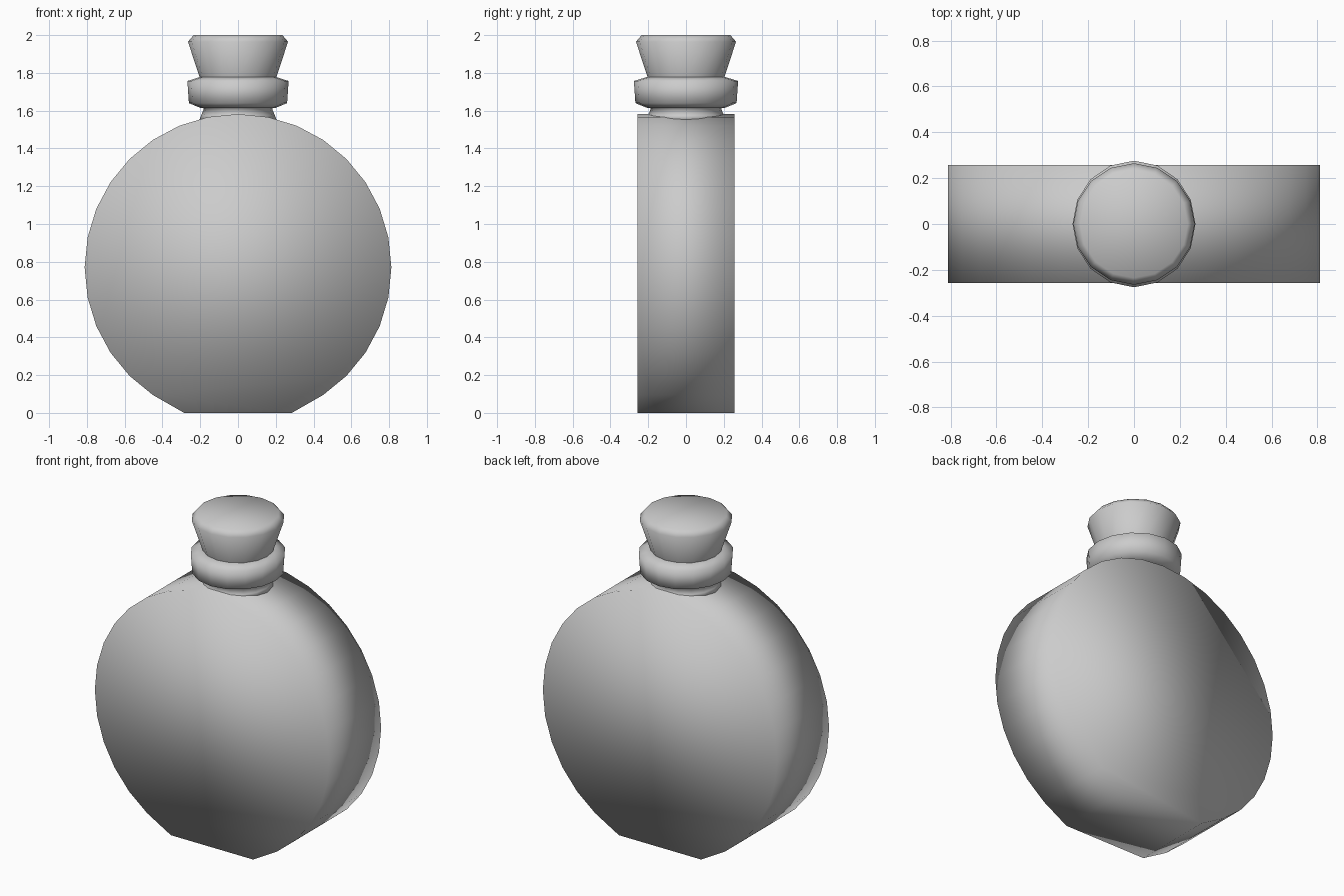
import bpy, bmesh, math

if "Cube" in bpy.data.objects:
    bpy.data.objects.remove(bpy.data.objects["Cube"])


def finish(name, bm):
    bmesh.ops.recalc_face_normals(bm, faces=bm.faces)
    mesh = bpy.data.meshes.new(name)
    bm.to_mesh(mesh)
    bm.free()
    mesh.shade_smooth()
    obj = bpy.data.objects.new(name, mesh)
    bpy.context.collection.objects.link(obj)
    return obj


def lathe(name, profile, sides=16, sy=1.0):
    """Spin (radius, z) points around z and cap both ends."""
    bm = bmesh.new()
    rings = []
    for r, z in profile:
        rings.append([bm.verts.new((r * math.cos(2 * math.pi * i / sides),
                                    sy * r * math.sin(2 * math.pi * i / sides), z))
                      for i in range(sides)])
    for a, b in zip(rings, rings[1:]):
        for i in range(sides):
            j = (i + 1) % sides
            bm.faces.new((a[i], a[j], b[j], b[i]))
    bm.faces.new(rings[0])
    bm.faces.new(rings[-1])
    return finish(name, bm)


# Flat round body: a 32-sided disc facing y, with its foot cut level
R, CZ, HALF, SIDES = 0.812, 0.77, 0.257, 32
outline = []
for i in range(SIDES):
    a = 2 * math.pi * i / SIDES
    x, z = R * math.cos(a), CZ + R * math.sin(a)
    if z < 0.05:
        if abs(x) < 0.25:
            continue
        x, z = math.copysign(0.285, x), 0.0
    outline.append((x, z))
bm = bmesh.new()
front = bm.faces.new([bm.verts.new((x, -HALF, z)) for x, z in outline])
ext = bmesh.ops.extrude_face_region(bm, geom=[front], use_keep_orig=True)
moved = [g for g in ext["geom"] if isinstance(g, bmesh.types.BMVert)]
bmesh.ops.translate(bm, verts=moved, vec=(0, 2 * HALF, 0))
finish("bottle_body", bm)

# Neck with thick rolled lip
lathe("neck_lip", [(0.205, 1.55), (0.195, 1.575), (0.18, 1.612), (0.2, 1.615),
                   (0.26, 1.64), (0.268, 1.757), (0.205, 1.777)], sy=1.03)

# Tapered stopper with chamfered top
lathe("stopper", [(0.195, 1.74), (0.203, 1.777), (0.265, 1.965), (0.235, 2.0)])
